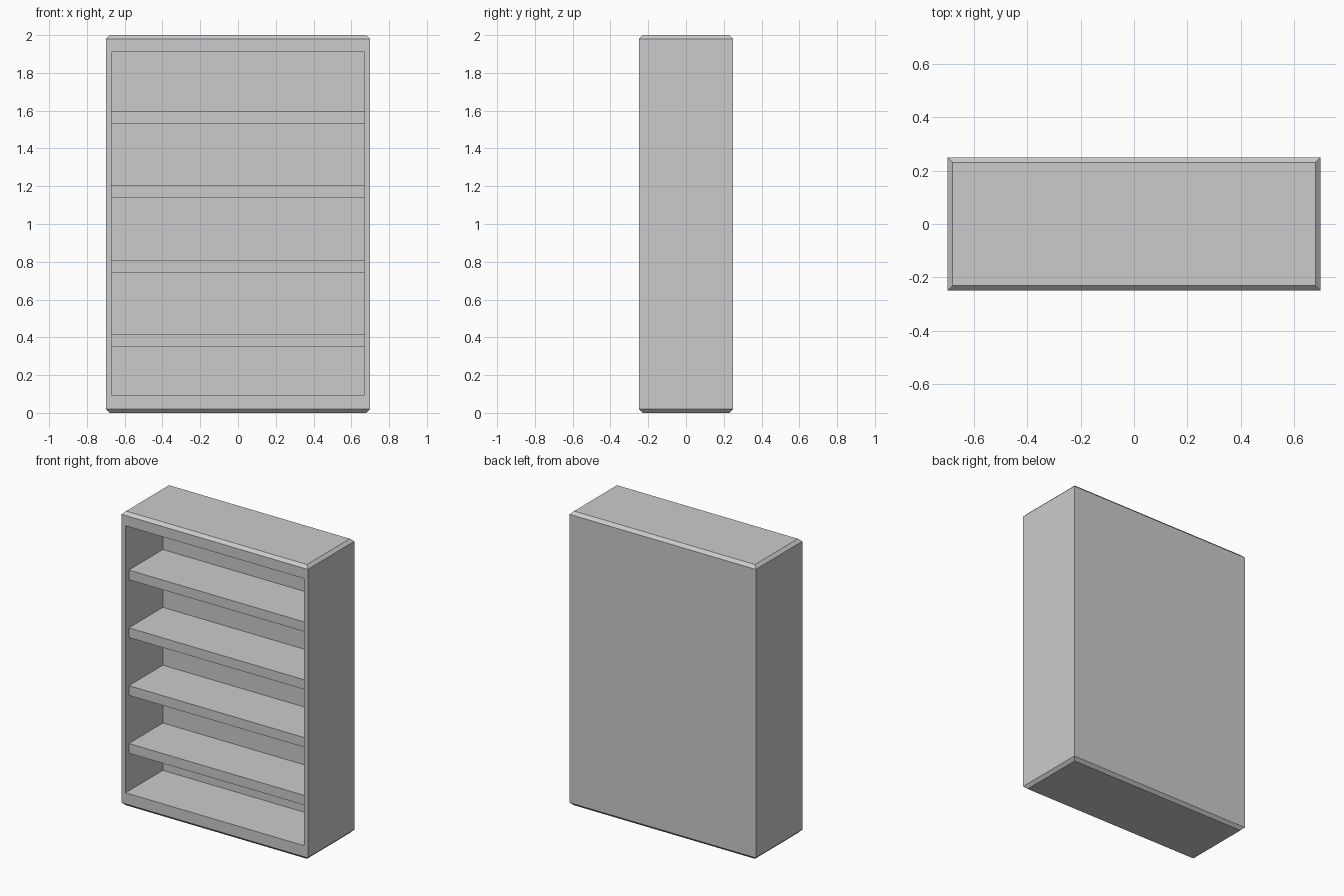
import bpy, bmesh
from mathutils import Matrix

if "Cube" in bpy.data.objects:
    bpy.data.objects.remove(bpy.data.objects["Cube"])

W, D, H = 1.4, 0.5, 2.0
INNER_X, BOTTOM, TOP = 0.67, 0.095, 1.91
BACK_Y, SHELF_FRONT = 0.15, -0.215


def box(bm, lo, hi):
    size = [b - a for a, b in zip(lo, hi)]
    mid = [(a + b) / 2 for a, b in zip(lo, hi)]
    bmesh.ops.create_cube(bm, size=1, matrix=Matrix.Translation(mid) @ Matrix.Diagonal((*size, 1)))


def finish(bm, name):
    bmesh.ops.recalc_face_normals(bm, faces=bm.faces)
    mesh = bpy.data.meshes.new(name)
    bm.to_mesh(mesh)
    bm.free()
    obj = bpy.data.objects.new(name, mesh)
    bpy.context.collection.objects.link(obj)
    return obj


# Case: box with chamfered top and bottom rims
bm = bmesh.new()
box(bm, (-W / 2, -D / 2, 0), (W / 2, D / 2, H))
rims = [e for e in bm.edges if abs(e.verts[0].co.z - e.verts[1].co.z) < 1e-4]
bmesh.ops.bevel(bm, geom=rims, offset=0.02, offset_type='OFFSET', segments=1,
                profile=0.5, affect='EDGES')

# Front opening: inset the front face, then push it in to the back panel
bm.normal_update()
front = min(bm.faces, key=lambda f: f.normal.y)
bmesh.ops.inset_individual(bm, faces=[front], thickness=0.03)
for v in front.verts:
    v.co.x = INNER_X if v.co.x > 0 else -INNER_X
    v.co.z = TOP if v.co.z > H / 2 else BOTTOM
panel = bmesh.ops.extrude_discrete_faces(bm, faces=[front])["faces"][0]
for v in panel.verts:
    v.co.y = BACK_Y
finish(bm, "bookcase_case")

# Four evenly spaced shelves, set back slightly from the front
for i in range(4):
    z = 0.351 + i * 0.393
    bm = bmesh.new()
    box(bm, (-INNER_X, SHELF_FRONT, z), (INNER_X, BACK_Y, z + 0.066))
    finish(bm, f"shelf_{i + 1}")
